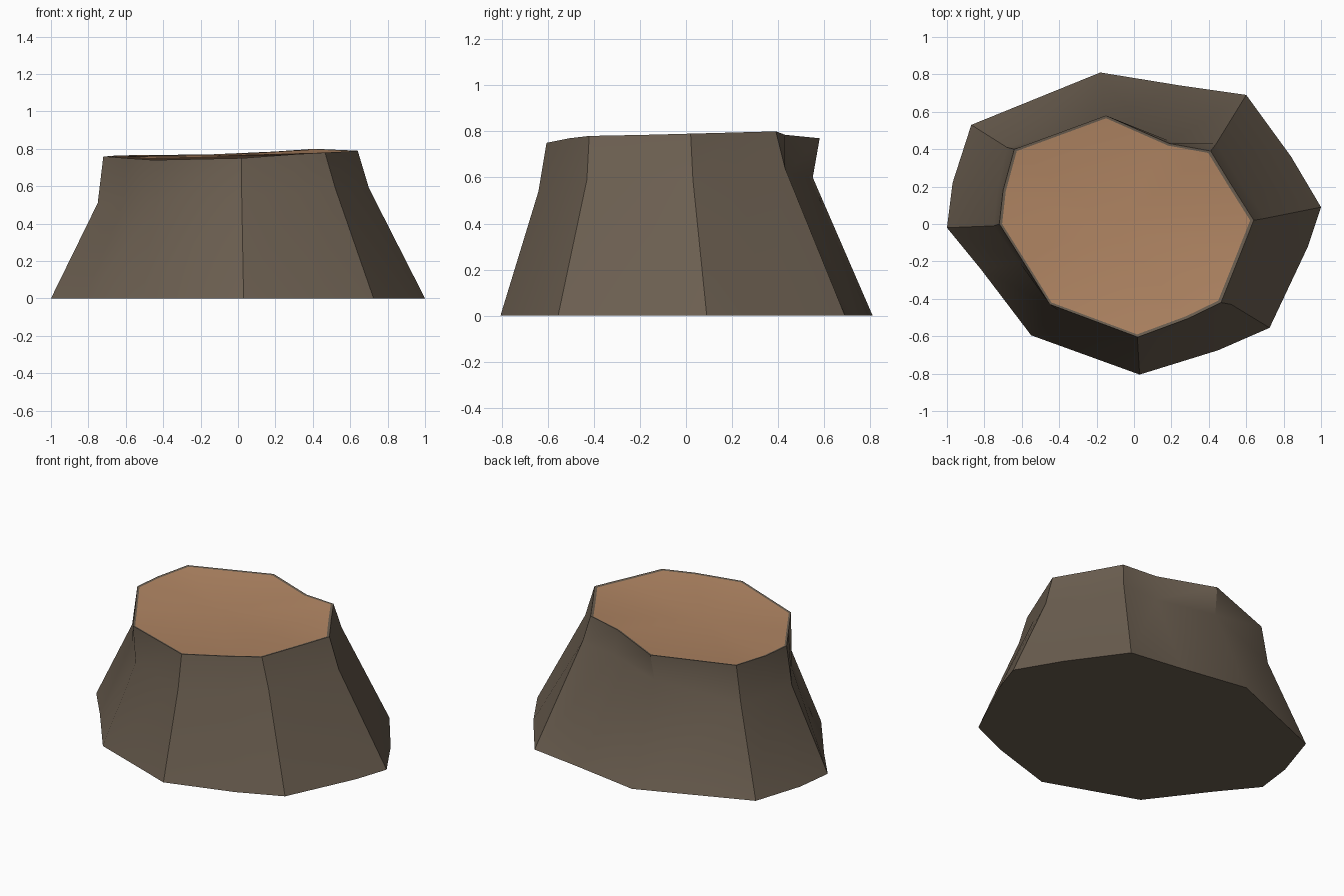
import bpy, bmesh
from mathutils import Vector

if "Cube" in bpy.data.objects:
    bpy.data.objects.remove(bpy.data.objects["Cube"])

def material(name, rgb):
    m = bpy.data.materials.new(name)
    m.diffuse_color = (*rgb, 1)
    m.use_nodes = True
    m.node_tree.nodes["Principled BSDF"].inputs["Base Color"].default_value = m.diffuse_color
    return m

bark = material("dark bark", (0.150, 0.115, 0.082))
wood = material("cut wood", (0.445, 0.240, 0.127))

# Stump outlines at the ground, the shoulder and the cut
base = [(1, .09), (.84, .36), (.60, .69), (.25, .74), (-.18, .81), (-.87, .53), (-.97, .22),
        (-1, -.02), (-.82, -.24), (-.55, -.595), (.03, -.805), (.45, -.675), (.725, -.555), (.93, -.12)]
shoulder = [(.70, .03, .59), (.57, .22, .61), (.44, .43, .64), (.20, .44, .62), (-.16, .55, .60),
            (-.68, .41, .53), (-.73, .18, .52), (-.75, -.01, .51), (-.61, -.21, .51), (-.41, -.46, .52),
            (.02, -.64, .54), (.31, -.54, .56), (.52, -.43, .59), (.63, -.16, .59)]
cut = [(.64, .02, .79), (.52, .21, .795), (.41, .39, .80), (.19, .43, .785), (-.15, .58, .77),
       (-.64, .40, .765), (-.70, .18, .76), (-.72, 0, .76), (-.60, -.19, .75), (-.45, -.43, .74),
       (.02, -.605, .75), (.29, -.505, .77), (.465, -.42, .78), (.565, -.17, .785)]
centre = Vector((-.12, -.01, .765))

bm = bmesh.new()
# Thin bark rim lies just outside the wood
inner = [centre + (Vector(p) - centre) * .975 + Vector((0, 0, -.003)) for p in cut]
rings = [[bm.verts.new(p) for p in ring]
         for ring in ([(x, y, 0) for x, y in base], shoulder, cut, inner)]
n = len(base)
for lo, hi in zip(rings, rings[1:]):
    for i in range(n):
        j = (i + 1) % n
        bm.faces.new((lo[i], lo[j], hi[j], hi[i]))
bm.faces.new(rings[0][::-1])

# Cut wood face fans out from the heart
heart = bm.verts.new(centre)
for i in range(n):
    f = bm.faces.new((rings[-1][i], rings[-1][(i + 1) % n], heart))
    f.material_index = 1

mesh = bpy.data.meshes.new("tree_stump")
bm.to_mesh(mesh)
bm.free()
mesh.materials.append(bark)
mesh.materials.append(wood)
stump = bpy.data.objects.new("tree_stump", mesh)
bpy.context.collection.objects.link(stump)
bpy.context.view_layer.objects.active = stump
stump.select_set(True)
bpy.ops.object.shade_smooth_by_angle(angle=0.6)
